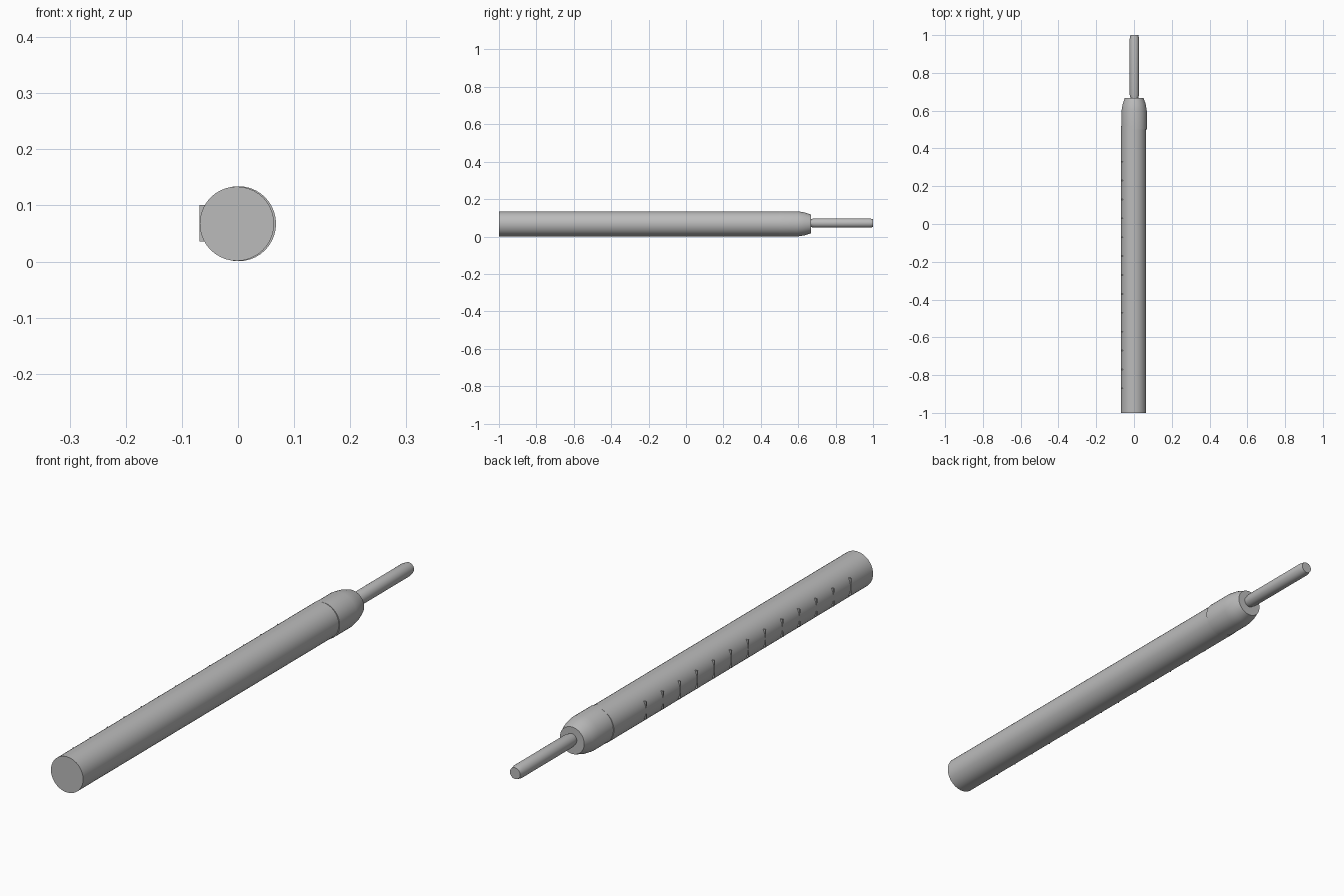
import bpy
import math

cube = bpy.data.objects.get("Cube")
if cube:
    bpy.data.objects.remove(cube, do_unlink=True)

grey = bpy.data.materials.new("plain grey")
grey.use_nodes = True
colour = (0.5, 0.5, 0.5, 1)
grey.diffuse_color = colour
grey.node_tree.nodes["Principled BSDF"].inputs["Base Color"].default_value = colour


def lathe(name, profile, centre_x, centre_z, sides):
    """Closed turned part along y from (y, radius) pairs."""
    verts, faces = [], []
    for y, r in profile:
        for i in range(sides):
            a = math.tau * i / sides
            verts.append((centre_x + r * math.cos(a), y, centre_z + r * math.sin(a)))
    for k in range(len(profile) - 1):
        for i in range(sides):
            j = (i + 1) % sides
            a, b = k * sides, (k + 1) * sides
            faces.append((a + i, b + i, b + j, a + j))
    faces.append(tuple(range(sides)))
    last = (len(profile) - 1) * sides
    faces.append(tuple(reversed(range(last, last + sides))))
    mesh = bpy.data.meshes.new(name)
    mesh.from_pydata(verts, [], faces)
    mesh.materials.append(grey)
    obj = bpy.data.objects.new(name, mesh)
    bpy.context.collection.objects.link(obj)
    bpy.ops.object.select_all(action="DESELECT")
    obj.select_set(True)
    bpy.context.view_layer.objects.active = obj
    bpy.ops.object.shade_smooth_by_angle(angle=math.radians(35))


# Long barrel, slightly offset nose collar and thin rod
lathe("barrel", [(-1, 0.0662), (0.52, 0.0662)], -0.002, 0.0675, 40)
lathe("nose_collar", [(0.5, 0.0668), (0.6, 0.0668), (0.635, 0.061), (0.667, 0.05)],
      0.001, 0.0675, 40)
lathe("rod", [(0.66, 0.02), (0.668, 0.021), (0.685, 0.025), (0.98, 0.025), (1, 0.021)],
      0.002, 0.072, 24)

# Row of scale bars set into the side of the barrel
for i in range(13):
    bpy.ops.mesh.primitive_cube_add(size=1, location=(-0.059, -0.87 + 0.1 * i, 0.0685))
    bar = bpy.context.object
    bar.name = f"scale_bar_{i + 1}"
    bar.scale = (0.02, 0.004, 0.065)
    bar.data.materials.append(grey)
